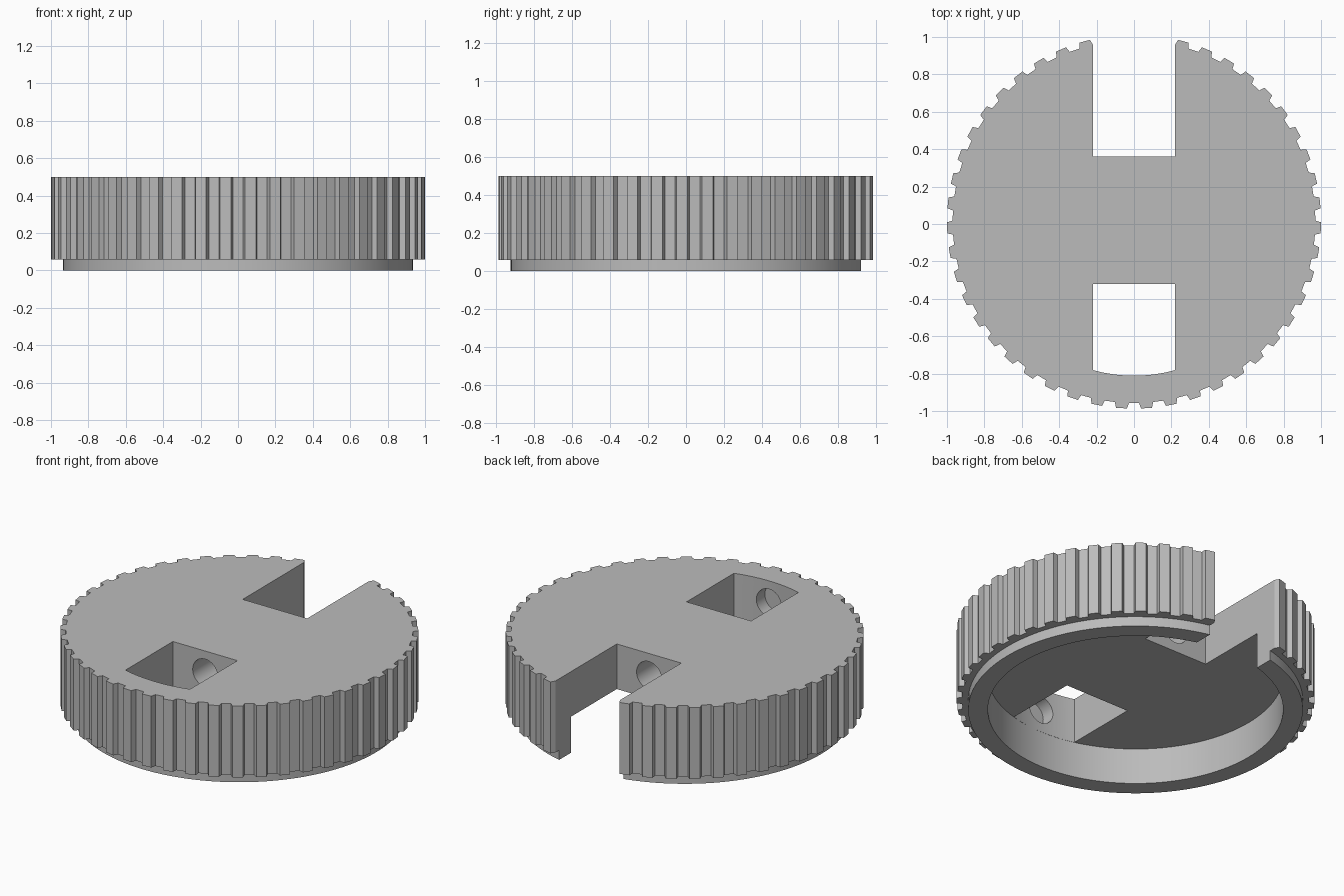
import bpy, bmesh
from math import sin, cos, pi, radians, asin

if "Cube" in bpy.data.objects:
    bpy.data.objects.remove(bpy.data.objects["Cube"], do_unlink=True)

CY = 0.013          # centre of the round body along y
TEETH = 47
INNER = 0.825       # recess radius
SLOT = 0.22         # half width of slot and window

grey = bpy.data.materials.new("grey plastic")
grey.use_nodes = True
colour = (0.5, 0.5, 0.5, 1)
grey.diffuse_color = colour
grey.node_tree.nodes["Principled BSDF"].inputs["Base Color"].default_value = colour


def prism(name, points, z0, z1):
    """Extrude an outline upward from z0 to z1."""
    bm = bmesh.new()
    face = bm.faces.new([bm.verts.new((x, y, z0)) for x, y in points])
    top = bmesh.ops.extrude_face_region(bm, geom=[face])["geom"]
    bmesh.ops.translate(bm, vec=(0, 0, z1 - z0),
                        verts=[v for v in top if isinstance(v, bmesh.types.BMVert)])
    bmesh.ops.recalc_face_normals(bm, faces=bm.faces)
    mesh = bpy.data.meshes.new(name)
    bm.to_mesh(mesh)
    bm.free()
    mesh.materials.append(grey)
    obj = bpy.data.objects.new(name, mesh)
    bpy.context.collection.objects.link(obj)
    return obj


def polar(r, angle):
    """Point on the body, angle measured from the front."""
    return (r * sin(angle), CY - r * cos(angle))


def circle(r, count=128):
    return [polar(r, 2 * pi * i / count) for i in range(count)]


def box(x, y0, y1):
    return [(-x, y0), (x, y0), (x, y1), (-x, y1)]


def combine(target, tool, operation):
    tool.hide_render = True
    mod = target.modifiers.new(tool.name, "BOOLEAN")
    mod.operation = operation
    mod.solver = "EXACT"
    mod.object = tool
    bpy.context.view_layer.objects.active = target
    bpy.ops.object.modifier_apply(modifier=mod.name)
    bpy.data.objects.remove(tool, do_unlink=True)


# Ribbed outer body, with a gap centred on the front
outline = []
for i in range(TEETH):
    a = 2 * pi * i / TEETH
    b = 2 * pi * (i + 1) / TEETH
    root, tip = radians(1.6), radians(2.15)
    outline += [polar(0.97, a + root), polar(1, a + tip),
                polar(1, b - tip), polar(0.97, b - root)]
body = prism("ribbed_cap", outline, 0.06, 0.5)

# Plain bottom lip and hollow underside
combine(body, prism("bottom_lip", circle(0.935), 0, 0.12), "UNION")
combine(body, prism("recess_cutter", circle(INNER), -0.1, 0.222), "DIFFERENCE")

# Open slot at the back, window with a curved outer wall at the front
combine(body, prism("slot_cutter", box(SLOT, 0.36, 1.2), -0.1, 0.7), "DIFFERENCE")
r = INNER - 0.001
half = asin(SLOT / r)
arc = [polar(r, half * (i / 8 - 1)) for i in range(17)]
window = arc + [(SLOT, -0.32), (-SLOT, -0.32)]
combine(body, prism("window_cutter", window, 0.1, 0.7), "DIFFERENCE")

# Pin hole through the bridge, ending blind in the front wall
ring = [(0.085 * cos(2 * pi * i / 48), 0.085 * sin(2 * pi * i / 48)) for i in range(48)]
pin = prism("pin_hole_cutter", ring, -0.5, 0.89)
pin.rotation_euler.x = pi / 2
pin.location.z = 0.365
bpy.context.view_layer.update()
combine(body, pin, "DIFFERENCE")

# Smooth the round walls, keep the edges sharp
bpy.ops.object.select_all(action="DESELECT")
body.select_set(True)
bpy.context.view_layer.objects.active = body
bpy.ops.object.shade_smooth_by_angle(angle=radians(25))
